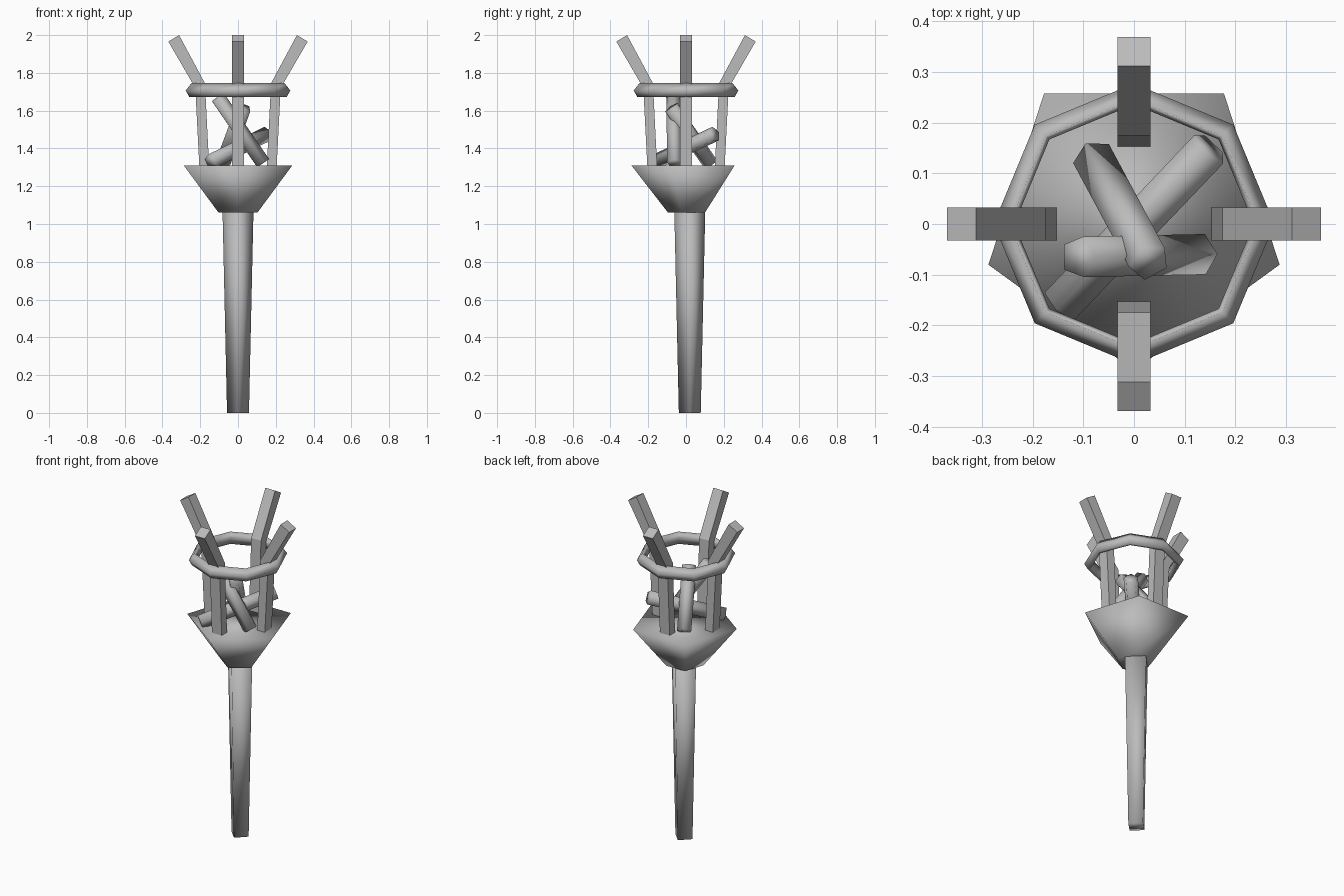
import bpy, bmesh, math
from mathutils import Matrix, Vector

cube = bpy.data.objects.get("Cube")
if cube:
    bpy.data.objects.remove(cube, do_unlink=True)

GREY = (0.5, 0.5, 0.5, 1)
grey = bpy.data.materials.new("plain_grey")
grey.use_nodes = True
grey.diffuse_color = GREY
grey.node_tree.nodes["Principled BSDF"].inputs["Base Color"].default_value = GREY


def finish(name, bm, smooth):
    bmesh.ops.recalc_face_normals(bm, faces=bm.faces)
    for f in bm.faces:
        f.smooth = smooth
    mesh = bpy.data.meshes.new(name)
    bm.to_mesh(mesh)
    bm.free()
    mesh.materials.append(grey)
    obj = bpy.data.objects.new(name, mesh)
    bpy.context.collection.objects.link(obj)
    return obj


def cone(name, start, end, r1, r2, sides, turn=0):
    """Capped, softly shaded cone running from start to end."""
    start, end = Vector(start), Vector(end)
    axis = end - start
    bm = bmesh.new()
    bmesh.ops.create_cone(bm, cap_ends=True, segments=sides, radius1=r1,
                          radius2=r2, depth=axis.length)
    spin = Matrix.Rotation(math.radians(turn), 4, 'Z')
    aim = axis.to_track_quat('Z', 'Y').to_matrix().to_4x4()
    bm.transform(Matrix.Translation((start + end) / 2) @ aim @ spin)
    # put a corner on the front when the axis is vertical
    return finish(name, bm, True)


def vertical(name, y, z1, z2, r1, r2, sides):
    """Upright prism with one corner pointing to the front."""
    bm = bmesh.new()
    rings = []
    for z, r in ((z1, r1), (z2, r2)):
        ring = []
        for i in range(sides):
            a = -math.pi / 2 + i * math.tau / sides
            ring.append(bm.verts.new((r * math.cos(a), y + r * math.sin(a), z)))
        rings.append(ring)
    bm.faces.new(rings[0][::-1])
    bm.faces.new(rings[1])
    for i in range(sides):
        j = (i + 1) % sides
        bm.faces.new((rings[0][i], rings[0][j], rings[1][j], rings[1][i]))
    return finish(name, bm, True)


# Handle and solid bowl
vertical("handle", 0.02, 0, 1.07, 0.058, 0.082, 4)
vertical("bowl", 0.013, 1.06, 1.31, 0.108, 0.302, 5)

# Four bent posts around the bowl
POST = [(0.152, 1.29), (0.204, 1.29), (0.226, 1.72),
        (0.369, 1.966), (0.312, 2.0), (0.175, 1.745)]
HALF = 0.033
for k, side in enumerate(("left", "back", "right", "front")):
    bm = bmesh.new()
    a, b = [[bm.verts.new((r, y, z)) for r, z in POST] for y in (-HALF, HALF)]
    for quad in ((0, 1, 2, 5), (5, 2, 3, 4)):
        bm.faces.new([a[i] for i in quad])
        bm.faces.new([b[i] for i in reversed(quad)])
    for i in range(len(POST)):
        j = (i + 1) % len(POST)
        bm.faces.new((a[i], a[j], b[j], b[i]))
    bm.transform(Matrix.Rotation(k * math.pi / 2, 4, 'Z'))
    finish(side + "_post", bm, False)

# Eight-sided ring holding the posts
RING = [(0.277, 1.706), (0.246, 1.747), (0.236, 1.71), (0.243, 1.673), (0.258, 1.673)]
bm = bmesh.new()
loops = []
for i in range(8):
    a = i * math.tau / 8
    loops.append([bm.verts.new((r * math.cos(a), r * math.sin(a), z)) for r, z in RING])
for i in range(8):
    p, q = loops[i], loops[(i + 1) % 8]
    for m in range(len(RING)):
        n = (m + 1) % len(RING)
        bm.faces.new((p[m], q[m], q[n], p[n]))
finish("ring", bm, True)

# Three crossed sticks lying in the cage
cone("steep_stick", (0.13, -0.06, 1.32), (-0.11, -0.065, 1.67), 0.042, 0.042, 5)
cone("low_stick", (-0.145, -0.16, 1.33), (0.15, 0.15, 1.475), 0.042, 0.042, 5)
cone("leaning_stick", (-0.08, 0.13, 1.32), (0.03, -0.075, 1.615), 0.042, 0.042, 5)
